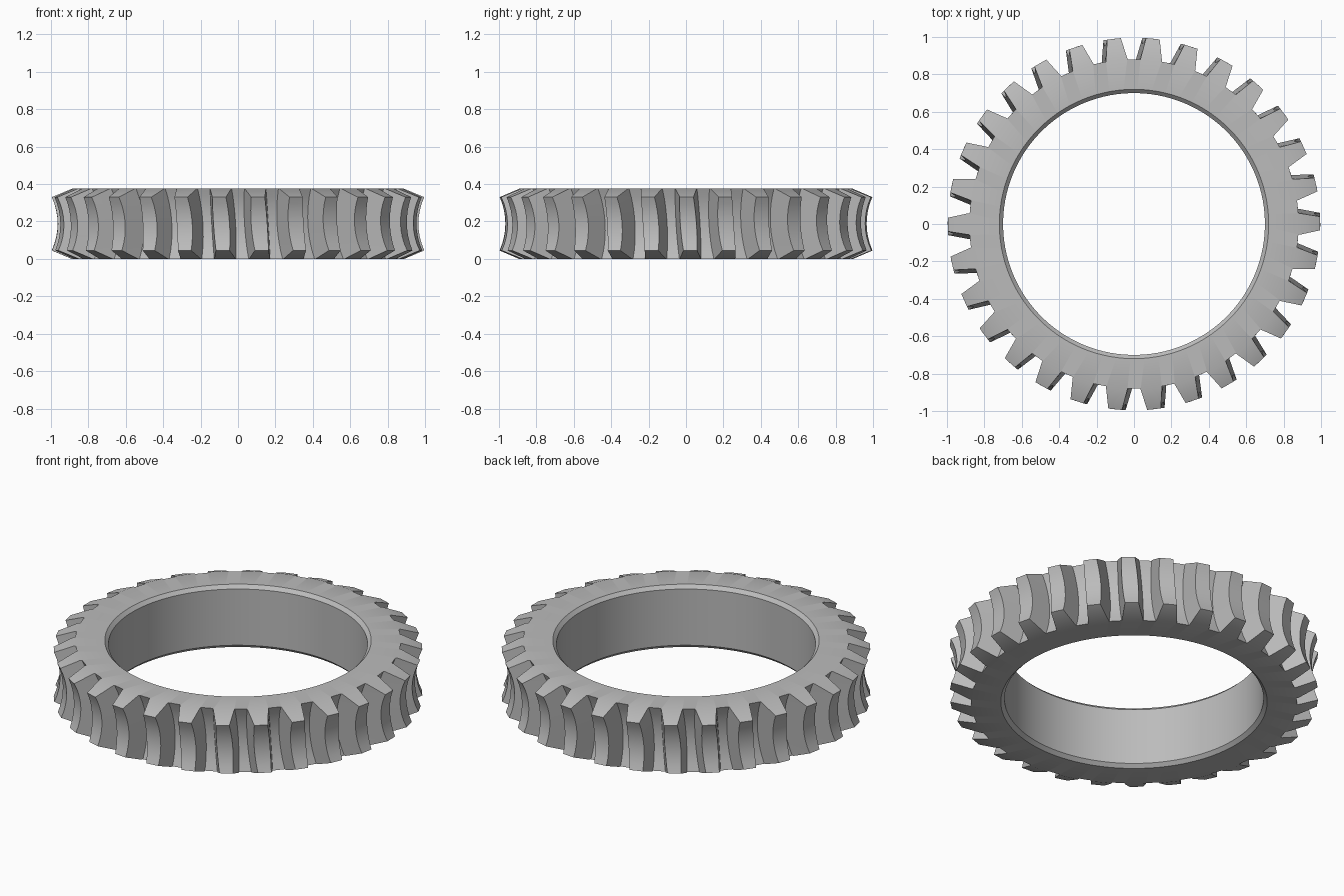
import bpy, bmesh, math

if "Cube" in bpy.data.objects:
    bpy.data.objects.remove(bpy.data.objects["Cube"])

TEETH = 30
HEIGHT = 0.375
BORE, BORE_EDGE, BEVEL = 0.70, 0.72, 0.02
LIP = 0.045            # height of the sloped tooth ends
THROAT = 1.305         # radius at which the throat arcs are centred
TWIST = 1.5            # degrees of helix from top to bottom
STEPS = 8


def throat(z, arc):
    """Radius of a concave groove of the given arc radius at height z."""
    return THROAT - math.sqrt(arc ** 2 - (z - HEIGHT / 2) ** 2)


def half_width(r):
    """Half tooth angle in degrees at radius r."""
    return 3.8 + (0.88 - r) * 14.6


def point(bm, r, degrees, z):
    a = math.radians(degrees)
    return bm.verts.new((r * math.cos(a), r * math.sin(a), z))


def tooth_ring(bm, z):
    """Outline of all teeth at one height."""
    root = throat(z, 0.464)
    tip = 0.89 if z in (0, HEIGHT) else throat(z, 0.34)
    ring = []
    for i in range(TEETH):
        mid = i * 360 / TEETH + TWIST * (1 - z / HEIGHT)
        for r, side in ((root, -1), (tip, -1), (tip, 1), (root, 1)):
            ring.append(point(bm, r, mid + side * half_width(r), z))
    return ring


def bore_ring(bm, r, z):
    n = TEETH * 4
    return [point(bm, r, (i - 1.5) * 360 / n, z) for i in range(n)]


# Toothed outside, then back through the bore to close the section
bm = bmesh.new()
levels = [LIP + (HEIGHT - 2 * LIP) * i / STEPS for i in range(STEPS + 1)]
rings = [tooth_ring(bm, z) for z in [0, *levels, HEIGHT]]
for r, z in ((BORE_EDGE, HEIGHT), (BORE, HEIGHT - BEVEL), (BORE, BEVEL), (BORE_EDGE, 0)):
    rings.append(bore_ring(bm, r, z))

for k, low in enumerate(rings):
    high = rings[(k + 1) % len(rings)]
    for i in range(len(low)):
        j = (i + 1) % len(low)
        bm.faces.new((low[i], low[j], high[j], high[i]))
bmesh.ops.recalc_face_normals(bm, faces=bm.faces)

mesh = bpy.data.meshes.new("gear_ring")
bm.to_mesh(mesh)
bm.free()
gear = bpy.data.objects.new("gear_ring", mesh)
bpy.context.collection.objects.link(gear)

# Plain grey metal
grey = bpy.data.materials.new("grey_metal")
grey.use_nodes = True
colour = (0.5, 0.5, 0.5, 1)
grey.diffuse_color = colour
grey.node_tree.nodes["Principled BSDF"].inputs["Base Color"].default_value = colour
mesh.materials.append(grey)

bpy.context.view_layer.objects.active = gear
gear.select_set(True)
bpy.ops.object.shade_smooth_by_angle(angle=math.radians(30))
